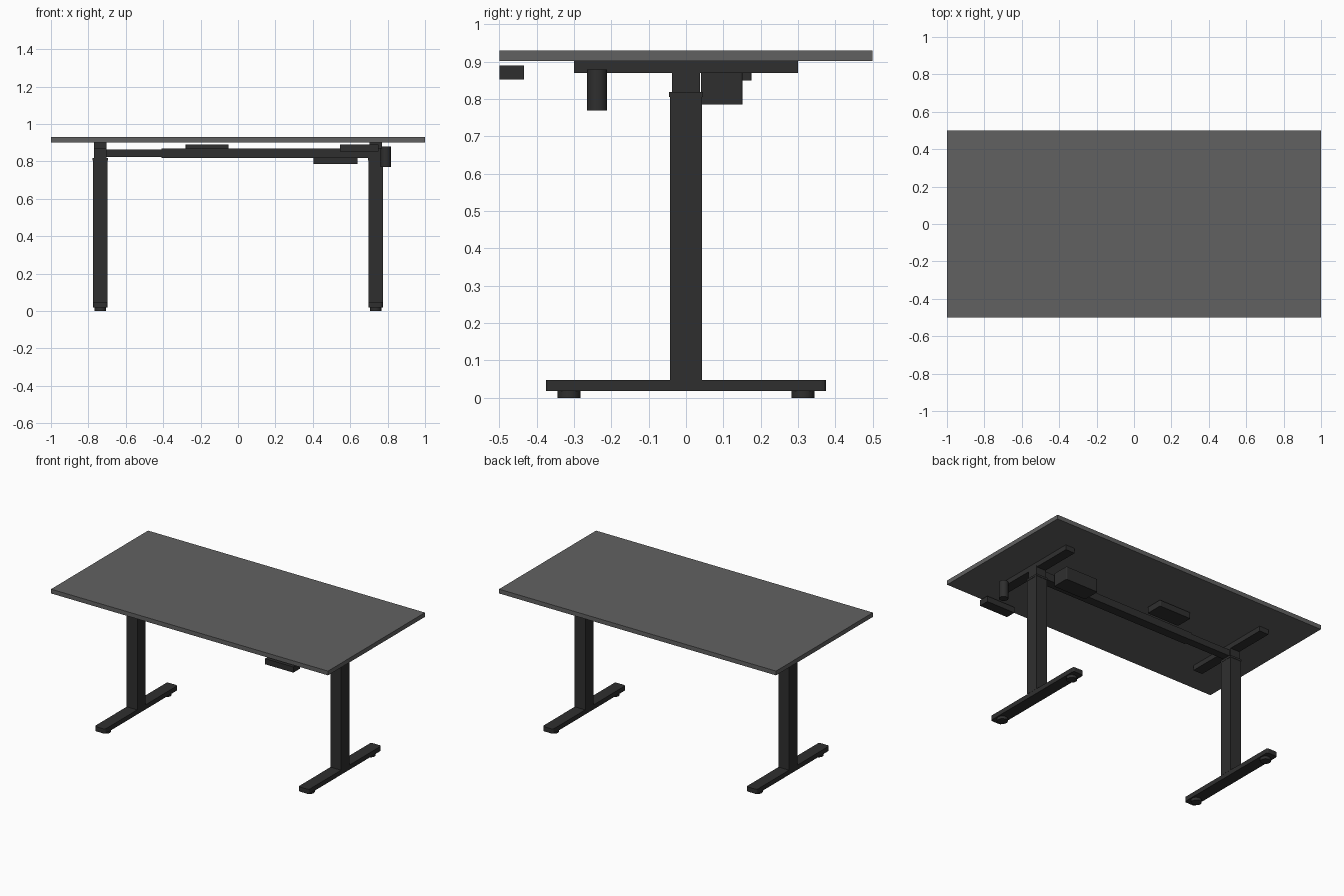
import bpy
import bmesh

cube = bpy.data.objects.get("Cube")
if cube:
    bpy.data.objects.remove(cube, do_unlink=True)


def material(name, value):
    m = bpy.data.materials.new(name)
    m.use_nodes = True
    colour = (value, value, value, 1)
    m.diffuse_color = colour
    m.node_tree.nodes["Principled BSDF"].inputs["Base Color"].default_value = colour
    return m


GREY = material("desktop grey", 0.12)
BLACK = material("frame black", 0.028)


def add(name, bm, mat):
    mesh = bpy.data.meshes.new(name)
    bm.to_mesh(mesh)
    bm.free()
    mesh.materials.append(mat)
    obj = bpy.data.objects.new(name, mesh)
    bpy.context.collection.objects.link(obj)
    return obj


def box(name, xs, ys, zs, mat=BLACK, corner=0):
    """Box between limits, with optional rounded upright corners."""
    bm = bmesh.new()
    bmesh.ops.create_cube(bm, size=1)
    for v in bm.verts:
        v.co = [lo + (c + 0.5) * (hi - lo) for c, (lo, hi) in zip(v.co, (xs, ys, zs))]
    if corner:
        upright = [e for e in bm.edges
                   if abs(e.verts[0].co.z - e.verts[1].co.z) > 0.001]
        bmesh.ops.bevel(bm, geom=upright, offset=corner, segments=3,
                        profile=0.5, affect='EDGES')
    return add(name, bm, mat)


def cylinder(name, x, y, radius, zs, sides=24):
    bm = bmesh.new()
    bmesh.ops.create_cone(bm, cap_ends=True, segments=sides, radius1=radius,
                          radius2=radius, depth=zs[1] - zs[0])
    bmesh.ops.translate(bm, verts=bm.verts, vec=(x, y, sum(zs) / 2))
    for f in bm.faces:
        f.smooth = abs(f.normal.z) < 0.5
    for e in bm.edges:
        e.smooth = all(f.smooth for f in e.link_faces)
    return add(name, bm, BLACK)


# Desktop
box("desktop", (-1, 1), (-0.5, 0.5), (0.902, 0.93), GREY)

# Two T-shaped legs
for side, s in (("left", 1), ("right", -1)):
    cx = 0.736 * s

    def leg_box(part, half_x, half_y, zs, corner=0):
        box(f"{side}_{part}", (cx - half_x, cx + half_x), (-half_y, half_y), zs,
            corner=corner)

    leg_box("foot", 0.038, 0.375, (0.018, 0.048), 0.012)
    leg_box("outer_column", 0.039, 0.043, (0.048, 0.818))
    leg_box("column_collar", 0.041, 0.045, (0.806, 0.819))
    leg_box("inner_column", 0.034, 0.037, (0.8, 0.88))
    leg_box("support_arm", 0.033, 0.3, (0.87, 0.902))
    for end, y in (("front", -0.313), ("back", 0.313)):
        cylinder(f"{side}_{end}_foot_pad", cx, y, 0.031, (0, 0.018))

# Telescoping crossbeam
box("crossbeam_sleeve", (-0.41, 0.705), (-0.03, 0.03), (0.819, 0.868))
box("crossbeam_slider", (-0.705, -0.41), (-0.026, 0.026), (0.823, 0.864))

# Fittings beneath the desktop
box("motor_box", (0.405, 0.64), (0.04, 0.152), (0.785, 0.87), corner=0.006)
box("power_box", (-0.28, -0.05), (0.065, 0.176), (0.85, 0.89), corner=0.006)
box("handset", (0.545, 0.75), (-0.5, -0.434), (0.853, 0.89))
cylinder("hanging_post", 0.79, -0.238, 0.027, (0.77, 0.88))
